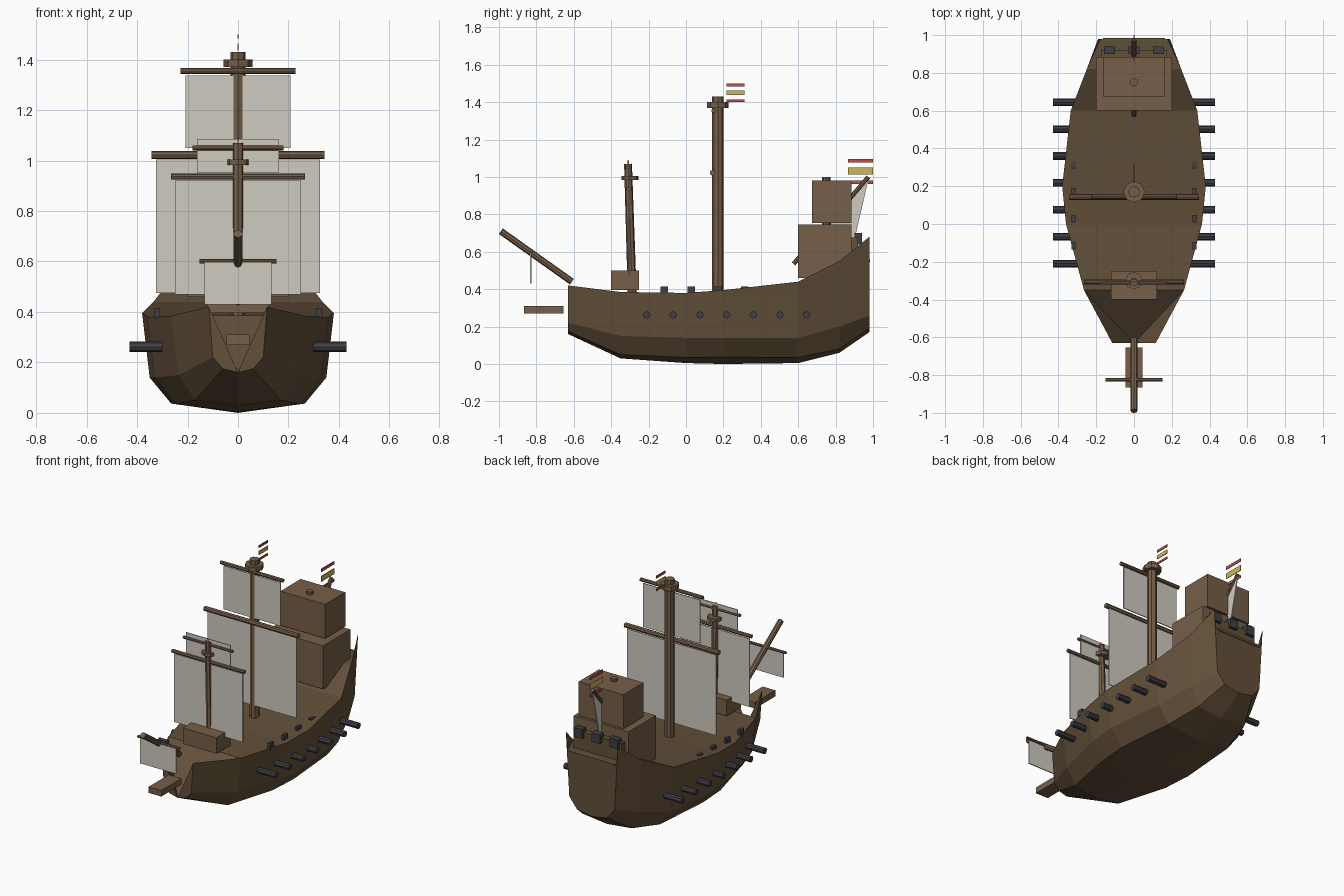
import bpy, bmesh
from mathutils import Vector

if "Cube" in bpy.data.objects:
    bpy.data.objects.remove(bpy.data.objects["Cube"])


def material(name, color):
    m = bpy.data.materials.new(name)
    m.diffuse_color = (*color, 1)
    m.use_nodes = True
    m.node_tree.nodes["Principled BSDF"].inputs["Base Color"].default_value = m.diffuse_color
    return m


HULL = material("dark_wood", (0.125, 0.08, 0.042))
WOOD = material("wood", (0.18, 0.112, 0.065))
SAIL = material("canvas", (0.62, 0.6, 0.53))
IRON = material("iron", (0.05, 0.05, 0.06))
RED = material("red", (0.5, 0.08, 0.08))
YELLOW = material("yellow", (0.6, 0.47, 0.1))


def finish(name, bm, mat):
    bmesh.ops.recalc_face_normals(bm, faces=bm.faces)
    me = bpy.data.meshes.new(name)
    bm.to_mesh(me)
    bm.free()
    me.materials.append(mat)
    ob = bpy.data.objects.new(name, me)
    bpy.context.collection.objects.link(ob)
    return ob


def box(name, x, y, z, mat):
    """Box from (min, max) ranges."""
    bm = bmesh.new()
    bmesh.ops.create_cube(bm, size=1)
    for v in bm.verts:
        v.co = [r[0] + (c + 0.5) * (r[1] - r[0]) for c, r in zip(v.co, (x, y, z))]
    return finish(name, bm, mat)


def rod(name, a, b, r, mat=WOOD, sides=8, r2=None):
    """Cylinder between two points."""
    a, b = Vector(a), Vector(b)
    bm = bmesh.new()
    bmesh.ops.create_cone(bm, cap_ends=True, segments=sides, radius1=r,
                          radius2=r if r2 is None else r2, depth=(b - a).length)
    rot = Vector((0, 0, 1)).rotation_difference(b - a).to_matrix()
    for v in bm.verts:
        v.co = rot @ v.co + (a + b) / 2
    return finish(name, bm, mat)


def sail(name, w, y, z0, z1):
    return box(name, (-w, w), (y - 0.003, y + 0.003), (z0, z1), SAIL)


# Hull: stations of y, keel z, then (half width, z) for low chine, mid chine, sheer
stations = [
    (-0.63, 0.16, (0.06, 0.175), (0.10, 0.22), (0.115, 0.42)),
    (-0.35, 0.03, (0.17, 0.05), (0.235, 0.15), (0.265, 0.385)),
    (0.0, 0.005, (0.25, 0.035), (0.33, 0.14), (0.36, 0.38)),
    (0.2, 0.0, (0.265, 0.037), (0.35, 0.14), (0.38, 0.395)),
    (0.6, 0.005, (0.23, 0.035), (0.31, 0.14), (0.335, 0.44)),
    (0.82, 0.06, (0.18, 0.08), (0.235, 0.20), (0.25, 0.55)),
    (0.98, 0.17, (0.11, 0.19), (0.165, 0.26), (0.19, 0.68)),
]
bm = bmesh.new()
rings = []
for y, zk, *half in stations:
    pts = [(-w, z) for w, z in reversed(half)] + [(0, zk)] + half
    rings.append([bm.verts.new((x, y, z)) for x, z in pts])
for a, b in zip(rings, rings[1:]):
    for i in range(6):
        bm.faces.new((a[i], a[i + 1], b[i + 1], b[i]))
# Deck, dipping to the stem in front and to a low sill behind
for a, b in zip(rings[1:-2], rings[2:-1]):
    bm.faces.new((a[0], b[0], b[6], a[6]))
f, g = rings[0], rings[1]
bm.faces.new((g[0], g[6], f[3]))
for s in (0, 6):
    bm.faces.new((f[s], g[s], f[3]))
bm.faces.new(f[0:4])
bm.faces.new(f[3:7])
p, t = rings[-2], rings[-1]
dl, dr = (bm.verts.new((x, 0.98, 0.56)) for x in (-0.178, 0.178))
bm.faces.new((p[0], p[6], dr, dl))
bm.faces.new((p[0], t[0], dl))
bm.faces.new((p[6], t[6], dr))
bm.faces.new((t[0], t[1], dl))
bm.faces.new((t[6], t[5], dr))
bm.faces.new(t[1:6] + [dr, dl])
finish("hull", bm, HULL)

# Stern rail, sill and windows
box("stern_rail", (-0.175, 0.175), (0.88, 0.92), (0.55, 0.675), HULL)
box("stern_sill", (-0.165, 0.165), (0.965, 0.985), (0.545, 0.56), HULL)
for i in (-1, 0, 1):
    box("stern_window", (i * 0.13 - 0.03, i * 0.13 + 0.03), (0.9, 0.94), (0.64, 0.70), IRON)

# Castles and beak
box("stern_castle_lower", (-0.2, 0.2), (0.6, 0.885), (0.46, 0.745), WOOD)
box("stern_castle_upper", (-0.163, 0.163), (0.675, 0.885), (0.755, 0.98), WOOD)
box("fore_castle", (-0.122, 0.122), (-0.4, -0.25), (0.395, 0.5), WOOD)
box("beak", (-0.046, 0.046), (-0.865, -0.655), (0.27, 0.31), WOOD)

# Masts and lookout tops
rod("main_mast", (0, 0.17, 0.39), (0, 0.17, 1.43), 0.03)
rod("main_top", (0, 0.17, 1.37), (0, 0.17, 1.4), 0.057)
rod("fore_mast", (0, -0.288, 0.38), (0, -0.31, 1.07), 0.024, r2=0.021)
rod("fore_top", (0, -0.3, 0.983), (0, -0.3, 1.005), 0.046)
rod("fore_pole", (0, -0.31, 1.06), (0, -0.31, 1.09), 0.003)
rod("mizzen_mast", (0, 0.75, 0.44), (0, 0.75, 1.0), 0.022)
rod("bowsprit", (0, -0.61, 0.44), (0, -0.99, 0.71), 0.018)

# Yards: half length, y, z, radius
for name, w, y, z, r in (("main_yard", 0.343, 0.143, 1.022, 0.016),
                         ("main_top_yard", 0.228, 0.147, 1.355, 0.012),
                         ("fore_yard", 0.265, -0.307, 0.936, 0.012),
                         ("fore_top_yard", 0.18, -0.31, 1.05, 0.01),
                         ("sprit_yard", 0.152, -0.825, 0.6, 0.009)):
    rod(name, (-w, y, z), (w, y, z), r)

# Square sails
sail("main_sail", 0.325, 0.15, 0.475, 1.005)
sail("main_top_sail", 0.208, 0.15, 1.05, 1.337)
sail("fore_sail", 0.25, -0.305, 0.47, 0.92)
sail("fore_top_sail", 0.163, -0.308, 0.95, 1.085)
sail("sprit_sail", 0.132, -0.83, 0.43, 0.595)

# Slanted mizzen yard with its triangular sail
rod("mizzen_yard", (0, 0.575, 0.535), (0, 0.975, 1.0), 0.012)
bm = bmesh.new()
tri = [bm.verts.new((-0.003, y, z)) for y, z in ((0.6, 0.555), (0.975, 0.985), (0.888, 0.61))]
ext = bmesh.ops.extrude_face_region(bm, geom=[bm.faces.new(tri)])["geom"]
bmesh.ops.translate(bm, vec=(0.006, 0, 0), verts=[v for v in ext if isinstance(v, bmesh.types.BMVert)])
finish("mizzen_sail", bm, SAIL)

# Striped flags
for name, y, stripes in (
        ("main_flag", (0.217, 0.312), ((1.483, 1.5), (1.437, 1.463), (1.4, 1.415))),
        ("stern_flag", (0.865, 1.0), ((1.077, 1.097), (1.013, 1.05), (0.963, 0.98)))):
    for z, mat in zip(stripes, (RED, YELLOW, RED)):
        box(name, (-0.002, 0.002), y, z, mat)

# Broadside guns and small deck guns on both sides
for s in (-1, 1):
    for i in range(7):
        y = -0.21 + i * 0.1425
        rod("cannon", (s * 0.3, y, 0.262), (s * 0.43, y, 0.262), 0.02, IRON)
    for i in range(4):
        y = -0.115 + i * 0.143
        x = s * 0.32
        box("deck_gun", (x - 0.01, x + 0.01), (y - 0.02, y + 0.02), (0.375, 0.415), IRON)
